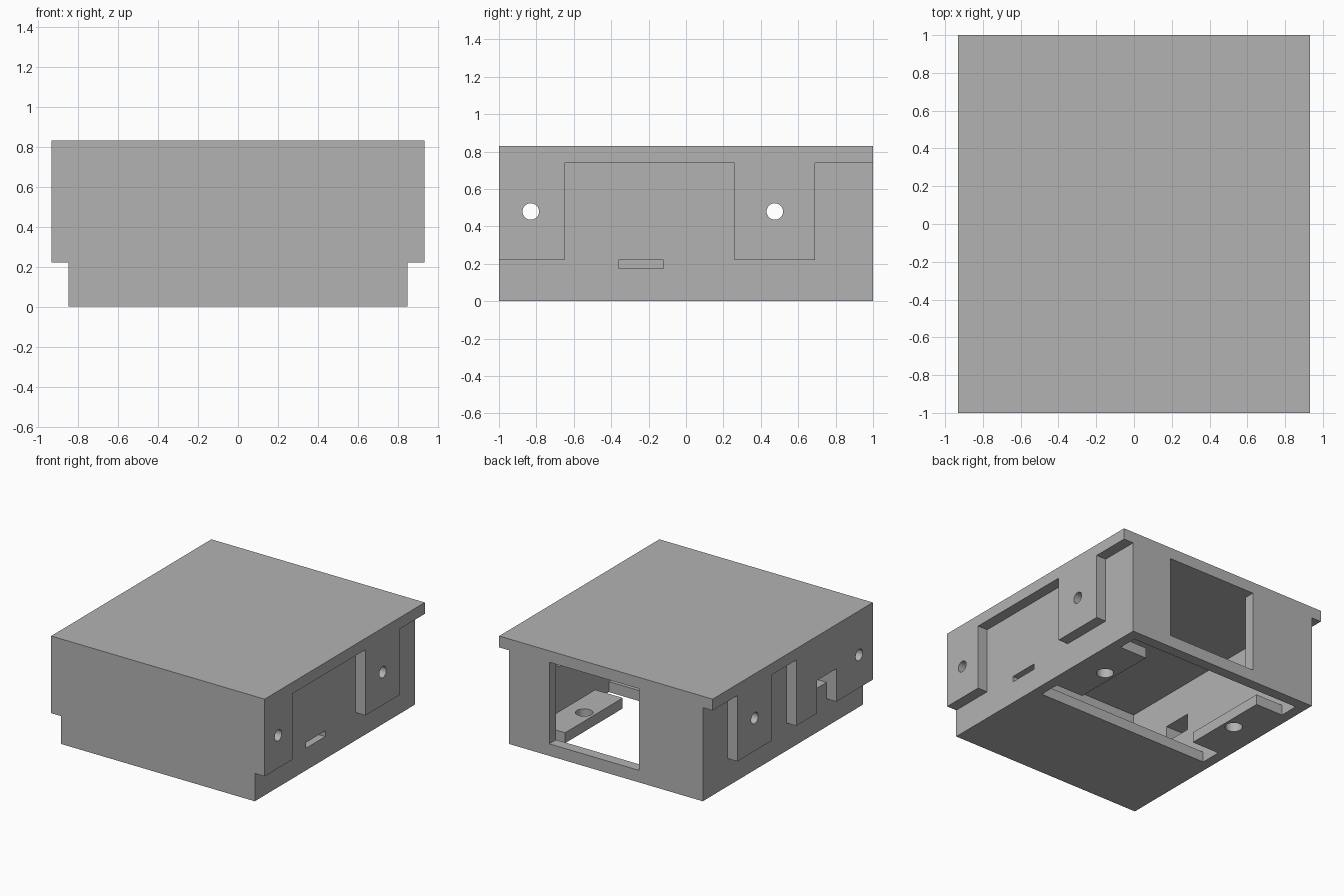
import bpy
import bmesh
from math import pi
from mathutils import Matrix, Vector

cube = bpy.data.objects.get("Cube")
if cube:
    bpy.data.objects.remove(cube, do_unlink=True)

grey = bpy.data.materials.new("plain_grey")
grey.use_nodes = True
colour = (0.45, 0.45, 0.45, 1)
grey.diffuse_color = colour
grey.node_tree.nodes["Principled BSDF"].inputs["Base Color"].default_value = colour

# Main dimensions
HALF_W, BODY_W, HEIGHT = 0.933, 0.847, 0.83
IN_W, IN_Y, FLOOR, CEIL = 0.765, 0.915, 0.083, 0.74
PAD_Z = 0.22


def add_object(name, bm):
    bmesh.ops.recalc_face_normals(bm, faces=bm.faces)
    mesh = bpy.data.meshes.new(name)
    bm.to_mesh(mesh)
    bm.free()
    obj = bpy.data.objects.new(name, mesh)
    bpy.context.collection.objects.link(obj)
    return obj


def box(name, x, y, z):
    bm = bmesh.new()
    bmesh.ops.create_cube(bm, size=1)
    for v in bm.verts:
        v.co = Vector([(r[0] + r[1]) / 2 + c * (r[1] - r[0])
                       for c, r in zip(v.co, (x, y, z))])
    return add_object(name, bm)


def prism(name, points, place, start, end):
    """Extrude a closed outline; place maps (a, b, depth) to a position."""
    bm = bmesh.new()
    face = bm.faces.new([bm.verts.new(place(a, b, start)) for a, b in points])
    new = bmesh.ops.extrude_face_region(bm, geom=[face])["geom"]
    shift = Vector(place(0, 0, end)) - Vector(place(0, 0, start))
    bmesh.ops.translate(bm, vec=shift,
                        verts=[g for g in new if isinstance(g, bmesh.types.BMVert)])
    return add_object(name, bm)


def rod(name, centre, radius, length, axis):
    bm = bmesh.new()
    turn = Matrix.Rotation(pi / 2, 4, "Y") if axis == "X" else Matrix()
    bmesh.ops.create_cone(bm, cap_ends=True, segments=32, radius1=radius,
                          radius2=radius, depth=length,
                          matrix=Matrix.Translation(centre) @ turn)
    return add_object(name, bm)


def along_x(y, z, x):
    return (x, y, z)


def along_z(x, y, z):
    return (x, y, z)


housing = box("housing", (-HALF_W, HALF_W), (-1, 1), (0, HEIGHT))

# Side reliefs leave the lid rim and the raised mounting pads
rear = [(-1.1, -0.1), (1.1, -0.1), (1.1, CEIL), (0.69, CEIL),
        (0.69, PAD_Z), (0.26, PAD_Z), (0.26, CEIL)]
right = rear + [(-0.045, CEIL), (-0.045, PAD_Z), (-0.305, PAD_Z), (-0.305, 0.48),
                (-0.545, 0.48), (-0.545, PAD_Z), (-1.1, PAD_Z)]
left = rear + [(-0.65, CEIL), (-0.65, PAD_Z), (-1.1, PAD_Z)]

# Floor opening with a screw ledge on each side
half = [(IN_W, -0.13), (IN_W, 0.04), (0.525, 0.04),
        (0.525, 0.76), (IN_W, 0.76), (IN_W, IN_Y)]
opening = half + [(-x, y) for x, y in reversed(half)]

cutters = [
    prism("right_relief", right, along_x, -1.1, -BODY_W),
    prism("left_relief", left, along_x, BODY_W, 1.1),
    box("cavity", (-IN_W, IN_W), (-IN_Y, IN_Y), (FLOOR, CEIL)),
    prism("floor_opening", opening, along_z, -0.1, 0.2),
    box("back_window", (-0.29, 0.495), (0.8, 1.1), (0.095, CEIL)),
    box("right_slot", (-0.9, -0.7), (-0.545, -0.305), (0.35, 0.48)),
    box("left_slot", (0.7, 0.9), (-0.36, -0.12), (0.175, 0.22)),
]
for y in (-0.83, 0.475):
    cutters.append(rod("side_bolt_hole", (0, y, 0.48), 0.044, 3, "X"))
for side in (-1, 1):
    cutters.append(rod("ledge_screw_hole", (side * 0.61, 0.4, 0), 0.063, 0.4, "Z"))

for cutter in cutters:
    cutter.hide_render = True
    mod = housing.modifiers.new(cutter.name, "BOOLEAN")
    mod.operation = "DIFFERENCE"
    mod.solver = "EXACT"
    mod.object = cutter

# Bake the cuts and drop the helpers
graph = bpy.context.evaluated_depsgraph_get()
baked = bpy.data.meshes.new_from_object(housing.evaluated_get(graph))
housing.modifiers.clear()
housing.data = baked
for cutter in cutters:
    bpy.data.objects.remove(cutter, do_unlink=True)

baked.materials.clear()
baked.materials.append(grey)
for poly in baked.polygons:
    poly.material_index = 0
    poly.use_smooth = False
